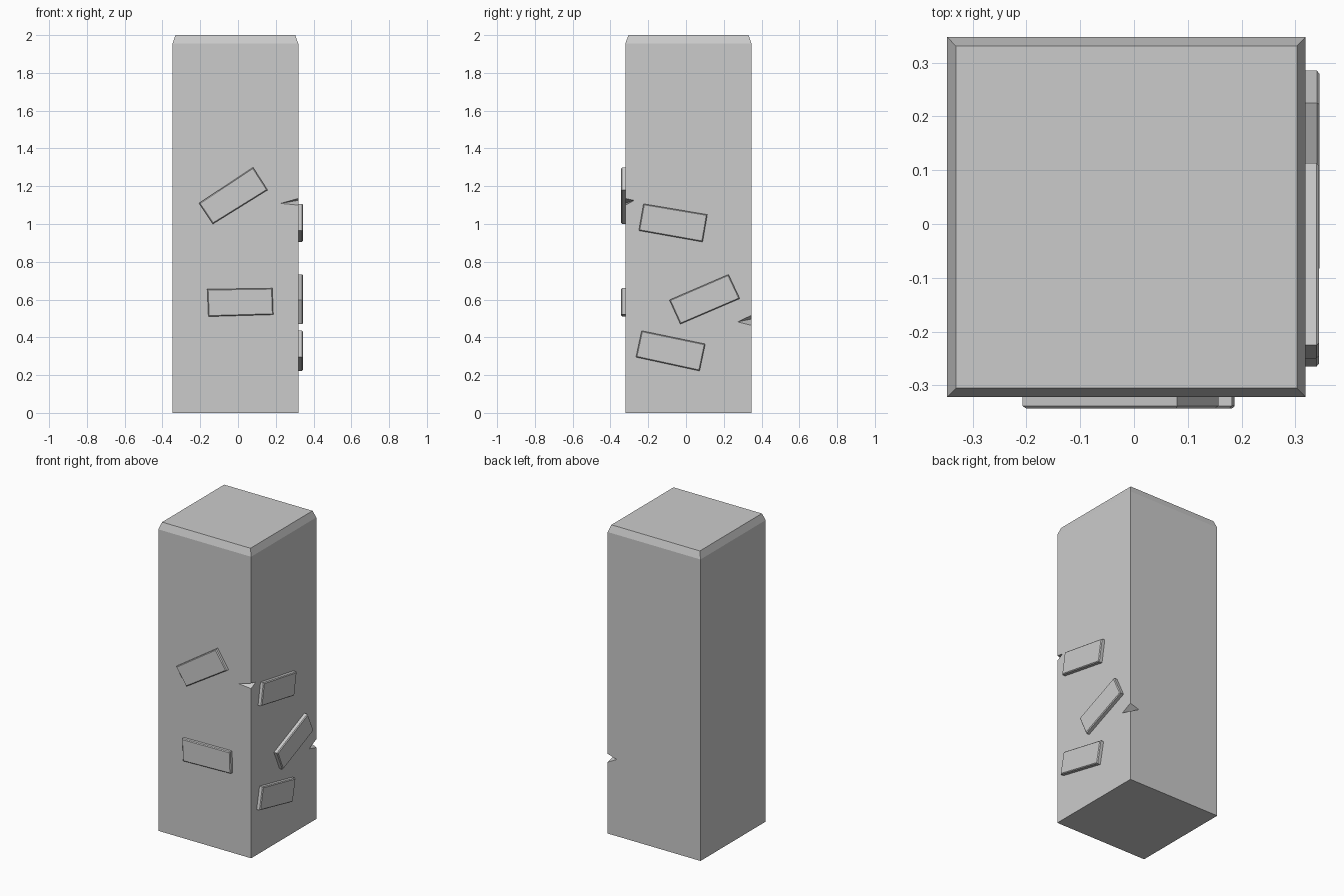
import bpy, bmesh
from mathutils import Vector

if "Cube" in bpy.data.objects:
    bpy.data.objects.remove(bpy.data.objects["Cube"])

X0, X1, Y0, Y1 = -0.347, 0.319, -0.321, 0.347


def make_object(name, bm):
    bmesh.ops.recalc_face_normals(bm, faces=bm.faces)
    mesh = bpy.data.meshes.new(name)
    bm.to_mesh(mesh)
    bm.free()
    obj = bpy.data.objects.new(name, mesh)
    bpy.context.collection.objects.link(obj)
    return obj


def loft(bm, rings):
    """Skin a list of equal-length rings and cap both ends."""
    rings = [[bm.verts.new(p) for p in ring] for ring in rings]
    n = len(rings[0])
    for a, b in zip(rings, rings[1:]):
        for i in range(n):
            j = (i + 1) % n
            bm.faces.new((a[i], a[j], b[j], b[i]))
    bm.faces.new(rings[0])
    return bm.faces.new(rings[-1])


# Square pillar with a chamfered top rim
def pillar_ring(inset, z):
    return [(X0 + inset, Y0 + inset, z), (X1 - inset, Y0 + inset, z),
            (X1 - inset, Y1 - inset, z), (X0 + inset, Y1 - inset, z)]


bm = bmesh.new()
loft(bm, [pillar_ring(0, 0), pillar_ring(0, 1.955), pillar_ring(0.016, 2)])
pillar = make_object("pillar", bm)


# Wedge chips cut out of the vertical edges
def cut_chip(low, high, tip_a, tip_b):
    pts = [Vector(p) for p in (low, high, tip_a, tip_b)]
    mid = (pts[2] + pts[3]) / 2
    bm = bmesh.new()
    # enlarge about the crease so the cutter pokes out of the pillar
    v = [bm.verts.new(mid + (p - mid) * 1.5) for p in pts]
    for tri in ((0, 1, 2), (0, 1, 3), (0, 2, 3), (1, 2, 3)):
        bm.faces.new([v[i] for i in tri])
    cutter = make_object("chip_cutter", bm)
    cutter.hide_render = True
    mod = pillar.modifiers.new("chip", 'BOOLEAN')
    mod.operation = 'DIFFERENCE'
    mod.solver = 'EXACT'
    mod.object = cutter
    bpy.context.view_layer.objects.active = pillar
    bpy.ops.object.modifier_apply(modifier=mod.name)
    bpy.data.objects.remove(cutter)


cut_chip((X1, Y0, 1.10), (X1, Y0, 1.135), (0.225, Y0, 1.109), (X1, -0.275, 1.125))
cut_chip((X1, Y1, 0.463), (X1, Y1, 0.517), (0.254, Y1, 0.497), (X1, 0.273, 0.482))


# Raised stone plates with a fine chamfer on the outer rim
def plate(name, corners, place, depth):
    bm = bmesh.new()
    outer = loft(bm, [[place(u, z, d) for u, z in corners] for d in (-0.02, depth)])
    bmesh.ops.bevel(bm, geom=list(outer.edges), offset=0.005, segments=1,
                    affect='EDGES')
    make_object(name, bm)


def on_front(u, z, d):
    return (u, Y0 - d, z)


def on_right(u, z, d):
    return (X1 + d, u, z)


plate("front_plate_upper",
      [(-0.207, 1.11), (0.08, 1.30), (0.157, 1.18), (-0.133, 1.0)], on_front, 0.022)
plate("front_plate_lower",
      [(-0.163, 0.655), (0.182, 0.66), (0.187, 0.52), (-0.157, 0.51)], on_front, 0.022)
plate("right_plate_upper",
      [(-0.225, 1.107), (0.113, 1.05), (0.088, 0.905), (-0.25, 0.965)], on_right, 0.025)
plate("right_plate_middle",
      [(-0.088, 0.598), (0.225, 0.733), (0.285, 0.605), (-0.03, 0.47)], on_right, 0.026)
plate("right_plate_lower",
      [(-0.235, 0.435), (0.102, 0.365), (0.072, 0.222), (-0.265, 0.295)], on_right, 0.025)
